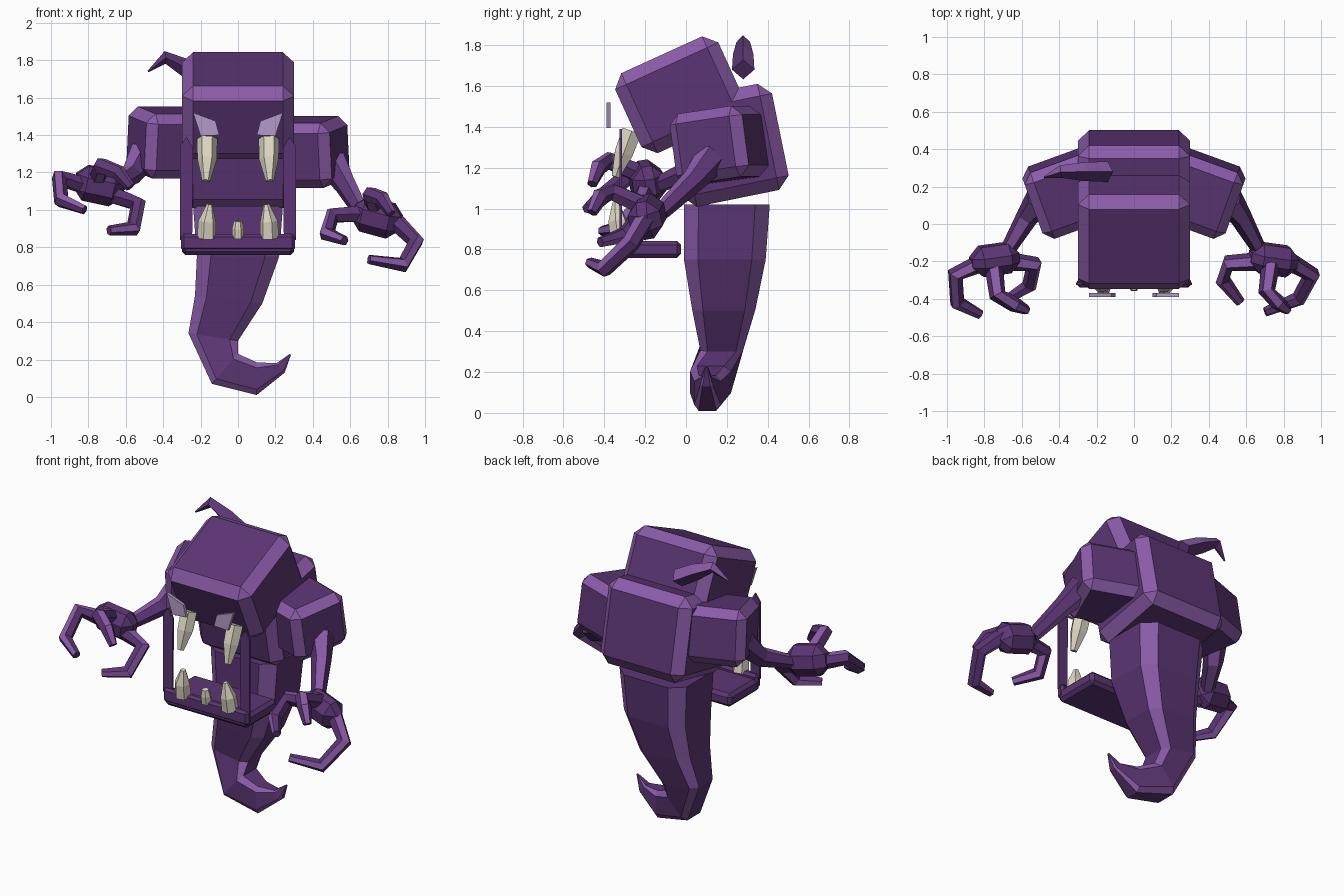
import bpy, bmesh, math
from mathutils import Vector, Matrix, Euler

if "Cube" in bpy.data.objects:
    bpy.data.objects.remove(bpy.data.objects["Cube"])


def material(name, rgb):
    m = bpy.data.materials.new(name)
    m.diffuse_color = (*rgb, 1)
    m.use_nodes = True
    m.node_tree.nodes["Principled BSDF"].inputs["Base Color"].default_value = m.diffuse_color
    return m


PURPLE = material("dark purple", (0.107, 0.036, 0.176))
LIGHT = material("light purple", (0.26, 0.105, 0.40))
EYE = material("pale lilac", (0.46, 0.33, 0.58))
IVORY = material("ivory", (0.74, 0.68, 0.55))


def finish(name, bm, mats):
    bmesh.ops.recalc_face_normals(bm, faces=bm.faces)
    mesh = bpy.data.meshes.new(name)
    bm.to_mesh(mesh)
    bm.free()
    for m in mats:
        mesh.materials.append(m)
    ob = bpy.data.objects.new(name, mesh)
    bpy.context.collection.objects.link(ob)
    return ob


def box(name, loc, size, rot=(0, 0, 0), bevel=0.05, mats=(PURPLE, LIGHT)):
    """Chamfered box; chamfer faces take the second material."""
    bm = bmesh.new()
    bmesh.ops.create_cube(bm, size=1)
    bmesh.ops.scale(bm, vec=size, verts=bm.verts)
    if bevel:
        bmesh.ops.bevel(bm, geom=bm.edges[:], offset=bevel, segments=1,
                        affect='EDGES', profile=0.5)
    bm.normal_update()
    for f in bm.faces:
        if len(mats) > 1 and max(abs(c) for c in f.normal) < 0.98:
            f.material_index = 1
    turn = Euler([math.radians(a) for a in rot]).to_matrix().to_4x4()
    bm.transform(Matrix.Translation(loc) @ turn)
    return finish(name, bm, mats)


def skin(name, rings, light=(), mats=(PURPLE, LIGHT)):
    """Bridge equal rings of points and cap both ends."""
    bm = bmesh.new()
    vs = [[bm.verts.new(p) for p in r] for r in rings]
    n = len(vs[0])
    for a, b in zip(vs, vs[1:]):
        for i in range(n):
            j = (i + 1) % n
            f = bm.faces.new((a[i], a[j], b[j], b[i]))
            f.material_index = 1 if i in light else 0
    bm.faces.new(vs[0])
    bm.faces.new(vs[-1])
    return finish(name, bm, mats)


def tube(name, path, radii, sides=6, light=(1, 4), mats=(PURPLE, LIGHT)):
    """Low-poly tapering limb along a bent path."""
    pts = [Vector(p) for p in path]
    rings, q, last = [], None, None
    for k, p in enumerate(pts):
        t = (pts[min(k + 1, len(pts) - 1)] - pts[max(k - 1, 0)]).normalized()
        q = t.to_track_quat('Z', 'Y') if q is None else last.rotation_difference(t) @ q
        last = t
        rings.append([p + q @ Vector((math.cos(a), math.sin(a), 0)) * radii[k]
                      for a in (math.tau * i / sides for i in range(sides))])
    return skin(name, rings, light, mats)


def plate(name, outline, y0, y1, mats):
    return skin(name, [[(x, y, z) for x, z in outline] for y in (y0, y1)], (), mats)


# Head and torso blocks
box("head", (0, -0.03, 1.557), (0.6, 0.555, 0.43), (24.5, 0, 0), 0.06)
box("torso", (0, 0.202, 1.31), (0.6, 0.53, 0.53), (11.5, 0, 0), 0.06)

# Jaw with a low front lip
box("jaw", (0, -0.18, 0.80), (0.6, 0.31, 0.085), bevel=0.02, mats=(PURPLE,))
box("jaw_lip", (0, -0.315, 0.825), (0.61, 0.05, 0.09), bevel=0.015, mats=(PURPLE,))

# Curled tail: (outer x, outer z, inner x, inner z, front y, back y)
TAIL = [(-.24, 1.02, .24, 1.02, -.01, .41), (-.22, .75, .22, .75, -.01, .39),
        (-.23, .54, .13, .50, .03, .34), (-.265, .34, 0, .30, .07, .28),
        (-.14, .07, 0, .23, .02, .22), (.10, .01, .10, .185, .04, .17),
        (.25, .13, .205, .18, .07, .13), (.283, .225, .277, .23, .095, .105)]
rings = []
for ox, oz, ix, iz, y0, y1 in TAIL:
    c = 0.17
    prof = [(c, 0), (1 - c, 0), (1, c), (1, 1 - c), (1 - c, 1), (c, 1), (0, 1 - c), (0, c)]
    rings.append([(ox + (ix - ox) * s, y0 + (y1 - y0) * t, oz + (iz - oz) * s)
                  for s, t in prof])
skin("tail", rings, (1, 3, 5, 7))

# Eyes, mouth posts and corner teeth, both sides
for side, s in (("left", -1), ("right", 1)):
    plate(side + "_eye", [(s * x, z) for x, z in
          ((.24, 1.52), (.12, 1.475), (.10, 1.40), (.20, 1.395))], -.39, -.37, (EYE,))
    plate(side + "_mouth_post", [(s * x, z) for x, z in
          ((.31, .84), (.31, 1.34), (.275, 1.39), (.24, 1.33), (.245, .84))],
          -.325, -.313, (PURPLE,))
    tube(side + "_upper_tooth", [(s * .165, -.265, 1.38), (s * .165, -.305, 1.27),
         (s * .17, -.345, 1.155)], [.055, .052, .022], 6, (), (IVORY,))
    tube(side + "_lower_tooth", [(s * .168, -.32, .85), (s * .165, -.335, .94),
         (s * .152, -.345, 1.03)], [.052, .048, .016], 6, (), (IVORY,))
tube("middle_lower_tooth", [(0, -.32, .85), (0, -.33, .90), (0, -.335, .94)],
     [.034, .032, .022], 6, (), (IVORY,))

# Curved horn behind the head
tube("horn", [(-.14, .28, 1.68), (-.27, .28, 1.755), (-.39, .28, 1.815), (-.48, .25, 1.74)],
     [.055, .05, .034, .005], 4, (1,))

# Shoulders, forearms and palms
for side, s, sz, wrist in (("left", -1, 1.36, (-.67, -.13, 1.12)),
                           ("right", 1, 1.31, (.66, -.12, .985))):
    box(side + "_shoulder", (s * .355, .165, sz), (.40, .38, .35), (8, 0, -20 * s), .05)
    tube(side + "_forearm", [(s * .50, .13, sz - .06), (s * .57, .04, sz - .17), wrist],
         [.085, .06, .042], 6)
    box(side + "_palm", (s * .745, -.19, 1.13 if s < 0 else .96),
        (.26, .16, .19), (10, 12 if s < 0 else 15, -8 * s), .055, (PURPLE,))

# Three hooked claws per hand
CLAWS = {
    "left_outer_claw": [(-.82, -.21, 1.13), (-.955, -.27, 1.17), (-.945, -.42, 1.05), (-.82, -.485, 1.0)],
    "left_inner_claw": [(-.67, -.20, 1.08), (-.535, -.215, 1.03), (-.56, -.33, .90), (-.69, -.41, .89)],
    "left_front_claw": [(-.75, -.22, 1.17), (-.73, -.38, 1.235), (-.64, -.43, 1.20), (-.575, -.46, 1.12)],
    "right_outer_claw": [(.83, -.20, .95), (.95, -.27, .83), (.88, -.40, .705), (.70, -.47, .735)],
    "right_inner_claw": [(.67, -.20, .98), (.505, -.21, .97), (.475, -.30, .87), (.57, -.42, .835)],
    "right_front_claw": [(.73, -.22, 1.02), (.71, -.36, 1.08), (.77, -.42, 1.06), (.82, -.46, .98)],
}
for name, path in CLAWS.items():
    tube(name, path, [.05, .046, .042, .026], 6)
